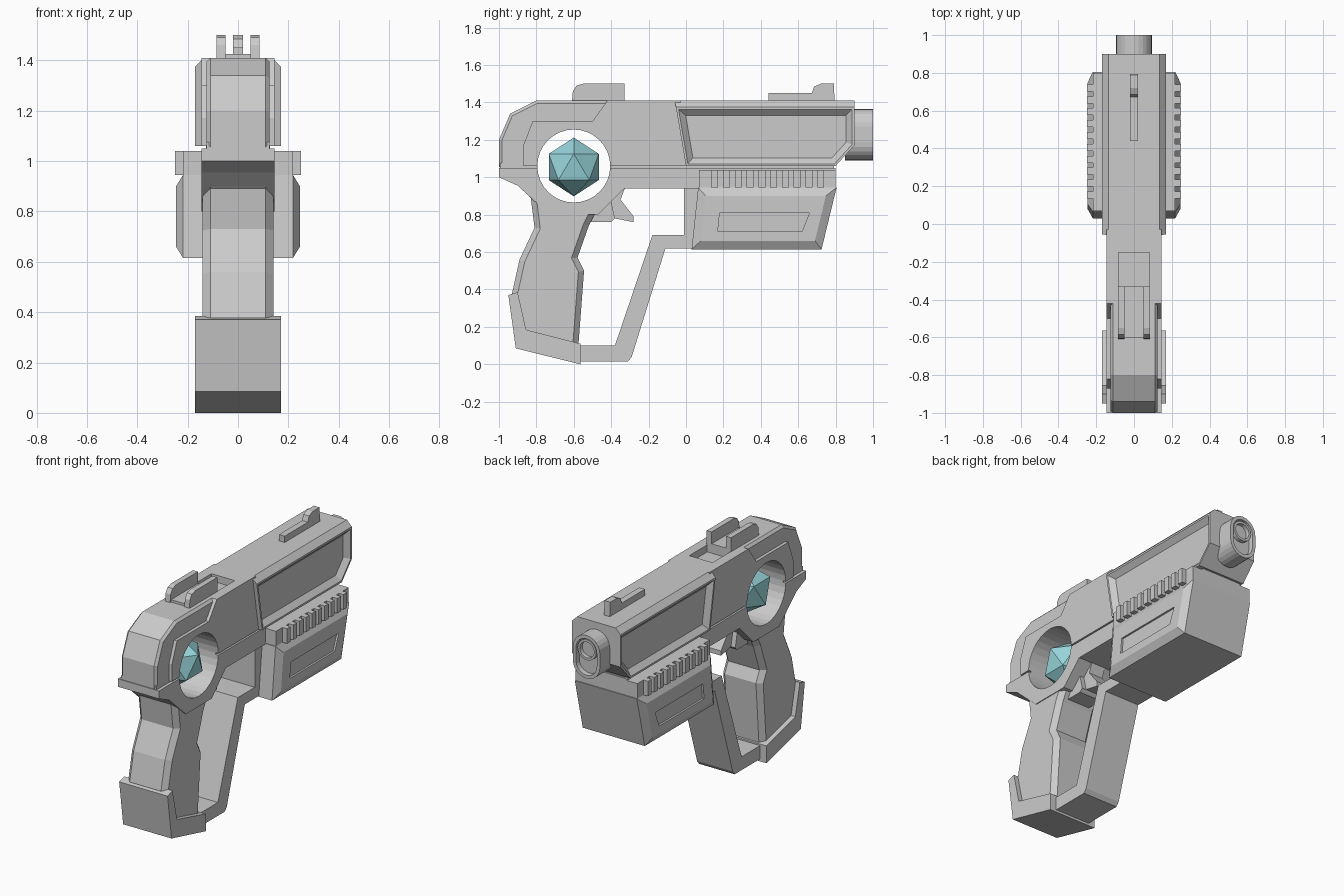
import bpy, bmesh, math
from mathutils import Matrix

if "Cube" in bpy.data.objects:
    bpy.data.objects.remove(bpy.data.objects["Cube"])


def finish(name, bm):
    bmesh.ops.recalc_face_normals(bm, faces=bm.faces)
    me = bpy.data.meshes.new(name)
    bm.to_mesh(me)
    bm.free()
    ob = bpy.data.objects.new(name, me)
    bpy.context.collection.objects.link(ob)
    return ob


def prism(name, pts, hw, cx=0, steps=(), bevel_top=0):
    """Side profile (y, z) extruded across x; steps = (inset, depth) on both side faces."""
    bm = bmesh.new()
    face = bm.faces.new([bm.verts.new((cx - hw, y, z)) for y, z in pts])
    ext = bmesh.ops.extrude_face_region(bm, geom=[face])['geom']
    bmesh.ops.translate(bm, vec=(2 * hw, 0, 0),
                        verts=[v for v in ext if isinstance(v, bmesh.types.BMVert)])
    bmesh.ops.recalc_face_normals(bm, faces=bm.faces)
    if bevel_top:
        zmax = max(z for _, z in pts)
        edges = [e for e in bm.edges if all(v.co.z > zmax - 0.001 for v in e.verts)
                 and abs(e.verts[0].co.x - e.verts[1].co.x) < 0.001]
        bmesh.ops.bevel(bm, geom=edges, offset=bevel_top, segments=1, affect='EDGES')
        bm.normal_update()
    for thick, depth in steps:
        sides = [f for f in bm.faces if abs(f.normal.x) > 0.99]
        sides = sorted(sides, key=lambda f: -f.calc_area())[:2]
        bmesh.ops.inset_individual(bm, faces=sides, thickness=thick, depth=depth,
                                   use_even_offset=True)
        bm.normal_update()
    return finish(name, bm)


def rect(y0, y1, z0, z1):
    return [(y0, z0), (y1, z0), (y1, z1), (y0, z1)]


def cut(ob, cutter):
    cutter.hide_render = True
    mod = ob.modifiers.new('cut', 'BOOLEAN')
    mod.object = cutter
    mod.operation = 'DIFFERENCE'
    mod.solver = 'EXACT'
    bpy.context.view_layer.objects.active = ob
    bpy.ops.object.modifier_apply(modifier=mod.name)


def circle(cy, cz, r, n=32):
    return [(cy + r * math.cos(2 * math.pi * i / n), cz + r * math.sin(2 * math.pi * i / n))
            for i in range(n)]


# Slide: narrow core, rear side plates, wide front with recessed panels
core = prism('slide_core', [(-1, 1.055), (-1, 1.2), (-.94, 1.34), (-.8, 1.41), (.02, 1.41),
                            (.02, 1.055)], .11, steps=[(.015, .015)])
plates = prism('slide_side_plates', [(-.87, 1.06), (-.87, 1.17), (-.82, 1.3), (-.5, 1.3),
                                     (-.42, 1.41), (-.03, 1.41), (.02, 1.06)], .145)
prism('slide_front', [(-.06, 1.41), (.9, 1.41), (.9, 1.17), (.8, 1.06), (0, 1.06)], .17,
      steps=[(.012, 0), (.032, -.03)], bevel_top=.035)

# Frame, groove under the slide, grip
groove = prism('slide_groove', rect(-.995, .79, 1.03, 1.075), .125)
frame = prism('frame', [(-1, 1.05), (-1, 1.0), (-.9, .955), (-.84, .9), (-.73, .8), (-.47, .8),
                        (-.33, .94), (.8, .94), (.8, 1.05)], .145)
grip = prism('grip', [(-.9, .96), (-.83, .89), (-.81, .73), (-.89, .56), (-.93, .38), (-.9, .1),
                      (-.58, .04), (-.545, .5), (-.58, .57), (-.52, .74), (-.48, .82), (-.6, .96)],
             .11, steps=[(.03, .03)])
prism('grip_base', [(-.95, .37), (-.9, .385), (-.855, .185), (-.565, .11), (-.565, 0),
                    (-.91, .085)], .17)

# Round window through the body, and a slot in front of the rear sight
hole = prism('window_cutter', circle(-.6, 1.06, .195), .4)
for part in (core, plates, groove, frame, grip):
    cut(part, hole)
slot = prism('slot_cutter', rect(-.33, -.15, 1.365, 1.45), .082)
for part in (core, plates):
    cut(part, slot)

# Gem floating in the window
bm = bmesh.new()
bmesh.ops.create_icosphere(bm, subdivisions=1, radius=.157,
                           matrix=Matrix.Translation((0, -.6, 1.055)))
gem = finish('gem', bm)
mat = bpy.data.materials.new('teal')
mat.diffuse_color = (.32, .68, .72, 1)
mat.use_nodes = True
mat.node_tree.nodes["Principled BSDF"].inputs["Base Color"].default_value = mat.diffuse_color
gem.data.materials.append(mat)

# Trigger and its guard
prism('trigger', [(-.32, .96), (-.35, .88), (-.28, .79), (-.28, .76), (-.38, .78), (-.45, .8),
                  (-.45, .9)], .05)
prism('trigger_mount', [(-.55, .82), (-.54, .76), (-.4, .76), (-.38, .78), (-.4, .87)], .08)
prism('trigger_guard', [(-.6, .1), (-.38, .1), (-.18, .69), (-.01, .69), (-.01, .945),
                        (.09, .945), (.06, .62), (-.11, .62), (-.29, .04), (-.31, .015),
                        (-.6, .015)], .125)

# Block under the barrel, with sunken panels and ribs
block = prism('under_barrel_block', [(.065, .945), (.03, .615), (.725, .615), (.805, .945)],
              .218, steps=[(.045, .028)])
for s in (-1, 1):
    panel = prism('panel_cutter', [(.17, .71), (.18, .81), (.66, .81), (.62, .71)], .03,
                  cx=s * .264)
    cut(block, panel)
    bpy.data.objects.remove(panel)
prism('rib_strip', rect(.07, .8, .94, 1.04), .218)
for i in range(10):
    y = .135 + i * .063
    prism('rib', rect(y, y + .037, .945, 1.04), .25)

# Sights
for s in (-1, 1):
    prism('rear_sight_prong', [(-.61, 1.4), (-.605, 1.46), (-.585, 1.49), (-.55, 1.5),
                               (-.33, 1.5), (-.33, 1.36)], .0175, cx=s * .068)
prism('rear_sight_base', rect(-.6, -.33, 1.36, 1.425), .06)
prism('front_sight_base', rect(.44, .79, 1.4, 1.45), .02)
prism('front_sight_post', [(.67, 1.44), (.685, 1.485), (.72, 1.5), (.79, 1.5), (.795, 1.4),
                           (.67, 1.4)], .02)

# Muzzle: upright oval with a sunken end and a bore ring
bm = bmesh.new()
n = 24
oval = []
for i in range(n + 2):
    k = i if i <= n // 2 else i - 1
    a = 2 * math.pi * k / n
    cz = 1.27 if i <= n // 2 else 1.185
    oval.append(bm.verts.new((.095 * math.cos(a), .85, cz + .095 * math.sin(a))))
face = bm.faces.new(oval)
ext = bmesh.ops.extrude_face_region(bm, geom=[face])['geom']
bmesh.ops.translate(bm, vec=(0, .15, 0), verts=[v for v in ext if isinstance(v, bmesh.types.BMVert)])
bmesh.ops.recalc_face_normals(bm, faces=bm.faces)
end = [f for f in bm.faces if f.normal.y > .9]
bmesh.ops.inset_individual(bm, faces=end, thickness=.022, depth=0)
bmesh.ops.inset_individual(bm, faces=end, thickness=.002, depth=-.03)
finish('muzzle', bm)

bm = bmesh.new()
bmesh.ops.create_cone(bm, cap_ends=True, segments=24, radius1=.065, radius2=.065, depth=.06,
                      matrix=Matrix.Translation((0, .965, 1.27)) @ Matrix.Rotation(-math.pi / 2, 4, 'X'))
bm.normal_update()
end = [f for f in bm.faces if f.normal.y > .9]
bmesh.ops.inset_individual(bm, faces=end, thickness=.015, depth=0)
bmesh.ops.inset_individual(bm, faces=end, thickness=.001, depth=-.05)
finish('bore_ring', bm)

for helper in (hole, slot):
    bpy.data.objects.remove(helper)
